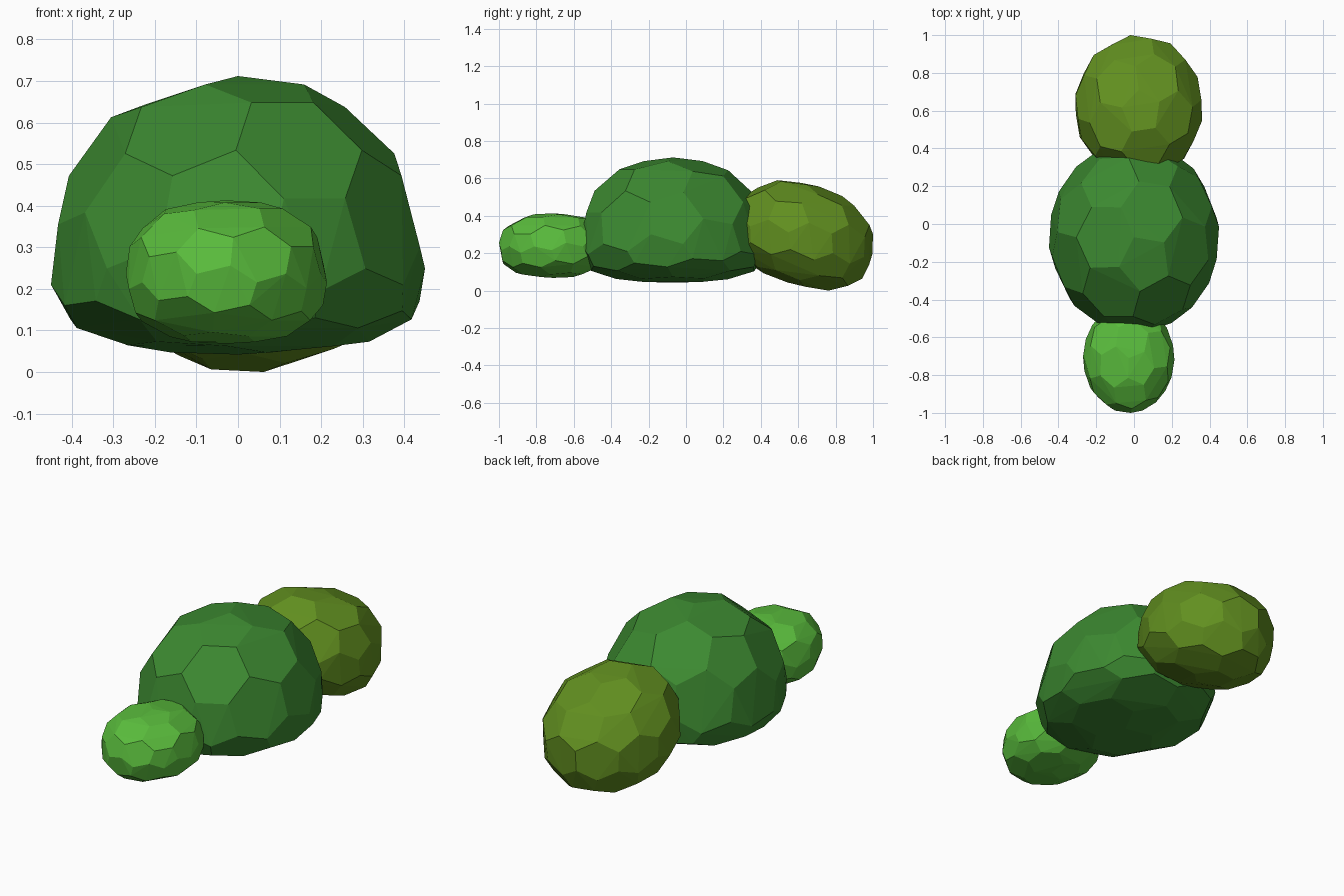
import bpy, bmesh
from math import radians
from mathutils import Matrix, Vector

if "Cube" in bpy.data.objects:
    bpy.data.objects.remove(bpy.data.objects["Cube"])


def fit(points, half_x, half_y, up, down):
    """Scale each half-axis so the blob reaches its exact extents."""
    limits = ((half_x, half_x), (half_y, half_y), (down, up))
    for axis, (neg, pos) in enumerate(limits):
        lo = -min(p[axis] for p in points)
        hi = max(p[axis] for p in points)
        for p in points:
            p[axis] *= pos / hi if p[axis] > 0 else neg / lo


def bush(name, centre, half_x, half_y, up, down, n_up, n_down, color, tilt=0, spin=0):
    # Corner points: one per face of a coarse icosphere, with one corner on top
    src = bmesh.new()
    bmesh.ops.create_icosphere(src, subdivisions=2, radius=1)
    points = [f.calc_center_median().normalized() for f in src.faces]
    src.free()
    top = max(points, key=lambda p: p.z)
    turn = (Matrix.Rotation(radians(spin), 3, 'Z')
            @ top.rotation_difference(Vector((0, 0, 1))).to_matrix())
    points = [turn @ p for p in points]

    # Bulge the sphere, with a flatter underside
    for p in points:
        n = n_up if p.z > 0 else n_down
        r = Vector((p.x, p.y)).length
        p /= (r ** n + abs(p.z) ** n) ** (1 / n)
    fit(points, half_x, half_y, up, down)

    # Wrap the points in a faceted skin
    bm = bmesh.new()
    for p in points:
        bm.verts.new(p)
    bmesh.ops.convex_hull(bm, input=bm.verts[:])
    bmesh.ops.delete(bm, geom=[v for v in bm.verts if not v.link_faces], context='VERTS')
    bmesh.ops.dissolve_limit(bm, angle_limit=radians(3), verts=bm.verts[:], edges=bm.edges[:])
    bm.transform(Matrix.Translation(centre) @ Matrix.Rotation(radians(tilt), 4, 'X'))
    bmesh.ops.recalc_face_normals(bm, faces=bm.faces[:])

    mesh = bpy.data.meshes.new(name)
    bm.to_mesh(mesh)
    bm.free()
    mat = bpy.data.materials.new(name + "_leaf")
    mat.diffuse_color = (*color, 1)
    mat.use_nodes = True
    mat.node_tree.nodes["Principled BSDF"].inputs["Base Color"].default_value = mat.diffuse_color
    mesh.materials.append(mat)
    obj = bpy.data.objects.new(name, mesh)
    bpy.context.collection.objects.link(obj)
    return obj


# Large dark bush in the middle
bush("large_bush", (0, -0.07, 0.22), 0.45, 0.50, 0.492, 0.178, 2.3, 2.6,
     (0.045, 0.25, 0.03), spin=8)

# Small bright bush in front
bush("small_bush", (-0.028, -0.71, 0.225), 0.242, 0.29, 0.188, 0.157, 2.6, 2.6,
     (0.1, 0.5, 0.045), spin=35)

# Leaning olive bush behind, seated on the ground and touching the rear limit
olive = bush("leaning_bush", (0.025, 0.608, 0.239), 0.335, 0.385, 0.302, 0.238, 2.4, 2.5,
             (0.12, 0.275, 0.014), tilt=-18, spin=-10)
verts = olive.data.vertices
shift = Vector((0, 1.0 - max(v.co.y for v in verts), -min(v.co.z for v in verts)))
olive.data.transform(Matrix.Translation(shift))
